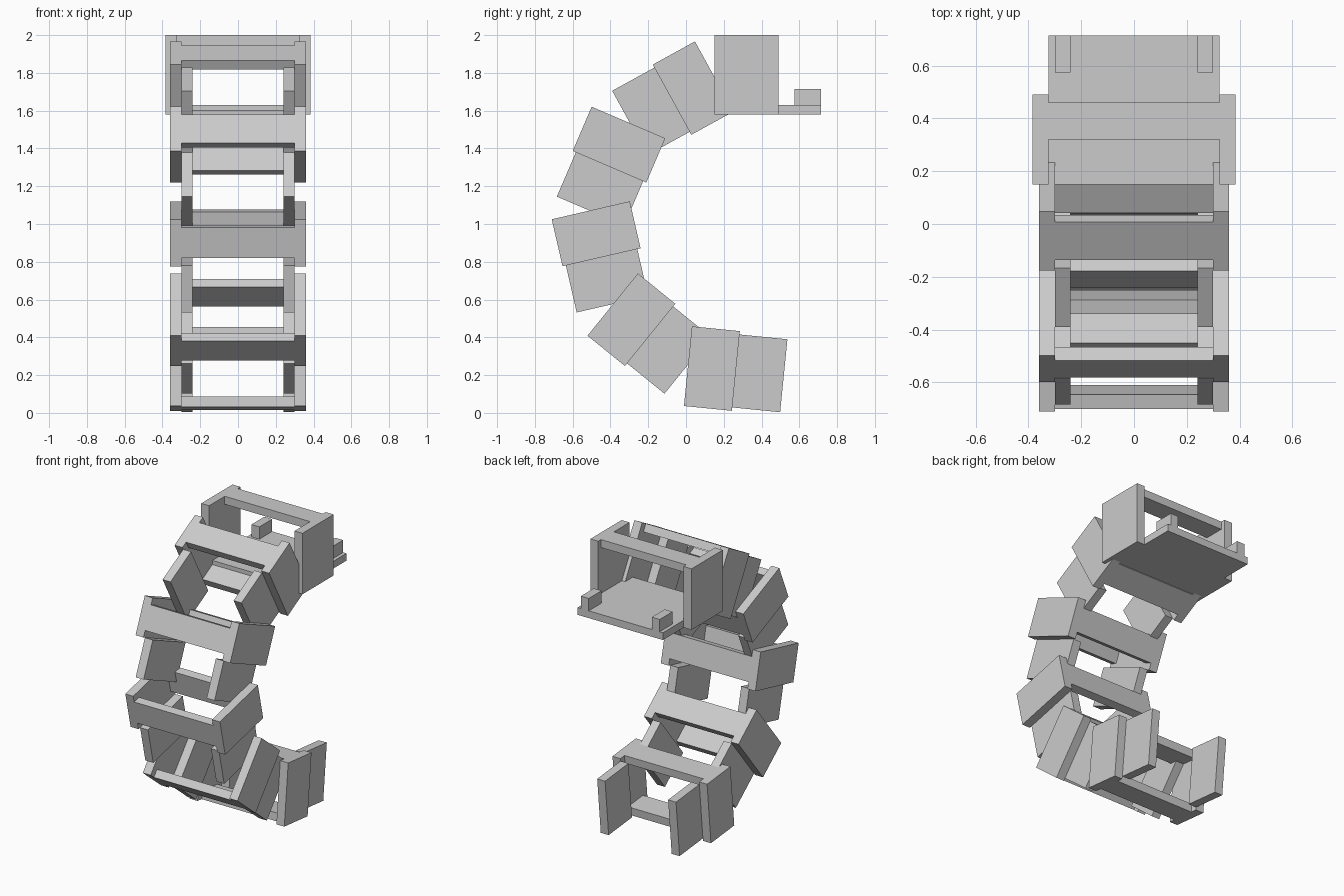
import bpy
import math
from mathutils import Matrix, Vector

cube = bpy.data.objects.get("Cube")
if cube:
    bpy.data.objects.remove(cube, do_unlink=True)

grey = bpy.data.materials.new("plain_grey")
grey.use_nodes = True
colour = (0.6, 0.6, 0.6, 1)
grey.diffuse_color = colour
grey.node_tree.nodes["Principled BSDF"].inputs["Base Color"].default_value = colour


def box(name, x, y, z, frame=Matrix()):
    """Box between (low, high) pairs, placed in the given frame."""
    lo, hi = Vector((x[0], y[0], z[0])), Vector((x[1], y[1], z[1]))
    bpy.ops.mesh.primitive_cube_add(size=1)
    ob = bpy.context.object
    ob.name = name
    ob.data.transform(frame @ Matrix.Translation((lo + hi) / 2)
                      @ Matrix.Diagonal((*(hi - lo), 1)))
    ob.data.materials.append(grey)
    return ob


def pair(name, x, y, z, frame=Matrix()):
    """Matching boxes on the left and right sides."""
    box("left_" + name, x, y, z, frame)
    box("right_" + name, (-x[1], -x[0]), y, z, frame)


LENGTH = 0.255   # half of a link, along the chain
OUTER = 0.212    # half height of the outer plates
INNER = 0.194    # half height of the inner plates
BAR = 0.055      # crossbar thickness
GAP = 0.045      # crossbar setback from the plate ends


def link(name, y, z, degrees):
    """Local y runs along the chain, local z towards the outside of the bend."""
    frame = Matrix.Translation((0, y, z)) @ Matrix.Rotation(math.radians(degrees), 4, 'X')
    pair(name + "_outer_plate", (0.30, 0.36), (0, LENGTH), (-OUTER, OUTER), frame)
    pair(name + "_inner_plate", (0.24, 0.30), (-LENGTH, 0), (-INNER, INNER), frame)
    span = (GAP, LENGTH - GAP)
    box(name + "_outside_bar", (-0.30, 0.30), span, (OUTER - BAR, OUTER), frame)
    box(name + "_inside_bar", (-0.30, 0.30), span, (-OUTER, BAR - OUTER), frame)


# Curved chain, from the free end up to the bracket
joints = [(0.264, 0.222, 174.3), (-0.19, 0.413, 141), (-0.447, 0.824, 103),
          (-0.405, 1.303, 66.8), (-0.074, 1.658, 28.8)]
for i, (y, z, angle) in enumerate(joints):
    link(f"link_{i + 1}", y, z, angle)

# Mounting bracket at the top end
pair("bracket_side", (0.325, 0.385), (0.15, 0.49), (1.58, 2.0))
box("bracket_top_bar", (-0.325, 0.325), (0.32, 0.46), (1.945, 2.0))
box("bracket_base", (-0.325, 0.325), (0.15, 0.715), (1.58, 1.63))
pair("bracket_post", (0.24, 0.30), (0.575, 0.715), (1.63, 1.715))
